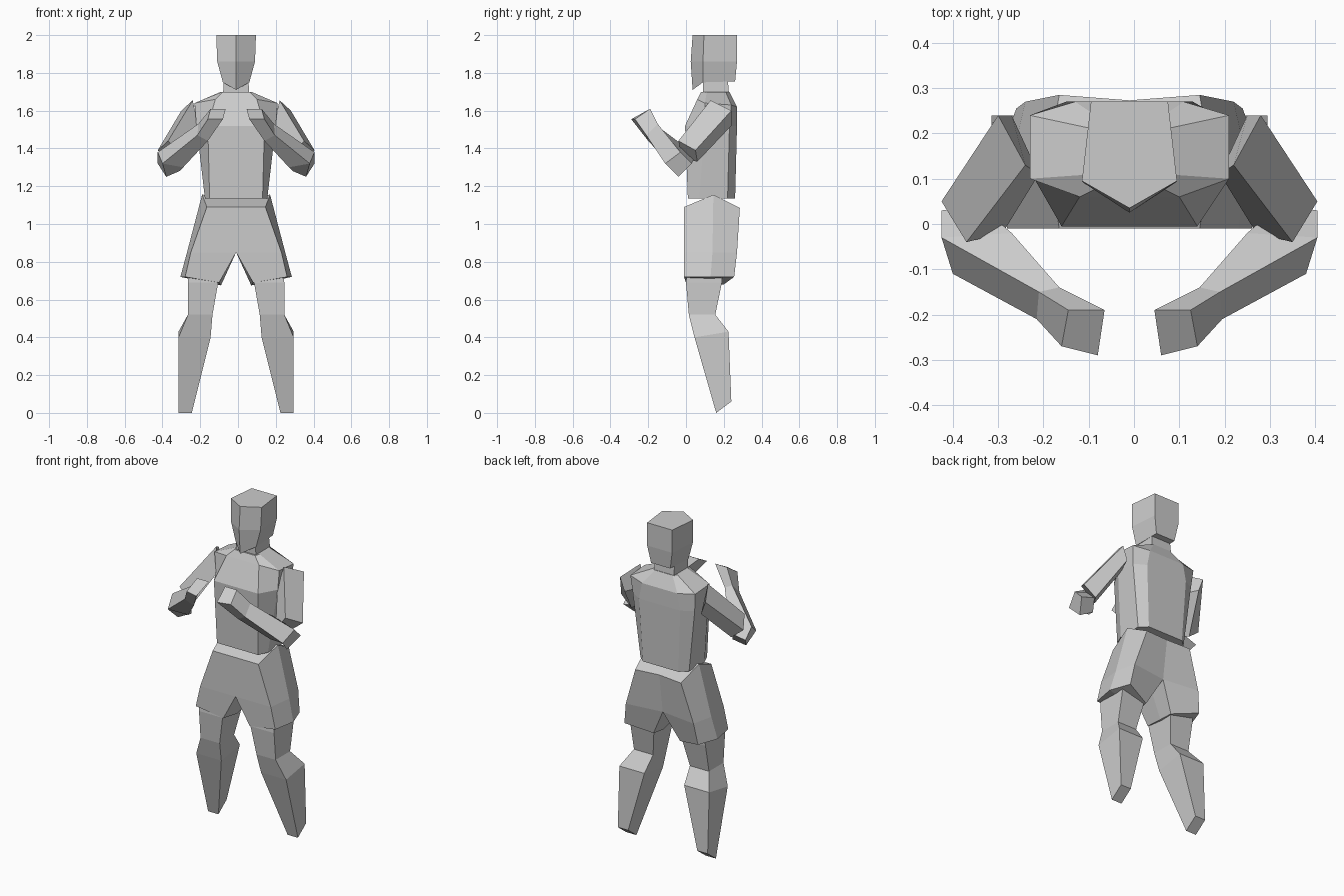
import bpy
import bmesh
from mathutils import Vector

# Remove the default object only
default_cube = bpy.data.objects.get("Cube")
if default_cube:
    bpy.data.objects.remove(default_cube, do_unlink=True)

# Dimensions below are in hundredths of a unit, measured from the body axis
UNIT = 0.01
AXIS = Vector((-1, 0, 0))

# One plain clay colour for the whole figure
clay = bpy.data.materials.new("light_grey_clay")
clay.use_nodes = True
clay.diffuse_color = (0.6, 0.6, 0.6, 1)
clay.node_tree.nodes["Principled BSDF"].inputs["Base Color"].default_value = clay.diffuse_color


def add_cap(bm, ring):
    """Close a ring with a strip of faces running from its start to its far side."""
    count = len(ring)
    odd = count % 2
    for i in range((count - 1) // 2):
        order = (i, i + 1, count - 2 - i + odd, count - 1 - i + odd)
        corners = list(dict.fromkeys(ring[k % count] for k in order))
        bm.faces.new(corners)


def loft(name, rings, side=1):
    """Skin a closed faceted solid over matching rings; side -1 mirrors it."""
    bm = bmesh.new()
    loops = []
    for ring in rings:
        loop = []
        for x, y, z in ring:
            loop.append(bm.verts.new((Vector((x * side, y, z)) + AXIS) * UNIT))
        loops.append(loop)
    for lower, upper in zip(loops, loops[1:]):
        for i in range(len(lower)):
            j = (i + 1) % len(lower)
            bm.faces.new((lower[i], lower[j], upper[j], upper[i]))
    add_cap(bm, loops[0])
    add_cap(bm, loops[-1])
    bmesh.ops.recalc_face_normals(bm, faces=bm.faces)
    mesh = bpy.data.meshes.new(name)
    bm.to_mesh(mesh)
    bm.free()
    mesh.materials.append(clay)
    obj = bpy.data.objects.new(name, mesh)
    bpy.context.collection.objects.link(obj)
    return obj


def both_halves(*half):
    """Complete a half ring, listed front to back, with its mirror image."""
    mirrored = [(-x, y, z) for x, y, z in reversed(half) if x > 0]
    return list(half) + mirrored


def level(z, *points):
    """Half ring at one height, completed by mirroring."""
    return both_halves(*[(x, y, z) for x, y in points])


def box_ring(inner, outer, front, back, z, back_z=None):
    """Rectangular section of a limb, optionally tilted towards the back."""
    rear = z if back_z is None else back_z
    return [(outer, front, z), (outer, back, rear), (inner, back, rear), (inner, front, z)]


# Head: five-sided, with a ridge down the middle of the face
loft("head", [
    both_halves((0, 3.5, 171), (7, 9, 175), (6.5, 26, 175.5)),
    level(186, (0, 2.5), (10, 9), (8.5, 27)),
    level(200, (0, 3.5), (10.5, 9.5), (8.5, 27)),
])

# Neck
loft("neck", [
    box_ring(-7, 7, 9, 23, 166),
    box_ring(-6.5, 6.5, 9, 22, 178),
])

# Torso: waist, chest, shoulders and collar
loft("torso", [
    level(113.5, (14, 1), (16.5, 7), (16.5, 22), (12, 26)),
    level(152, (15, -0.5), (21, 10), (21, 23), (14, 27)),
    both_halves((11, 6, 166), (22, 10, 164), (22, 24, 163), (12, 27, 162)),
    level(170, (7, 8), (8, 11), (8, 21), (6, 23)),
])

# Limbs, built for the left side and mirrored for the right
for label, side in (("left", 1), ("right", -1)):
    # Shorts leg: six-sided, ridged along the hip
    loft(label + "_shorts_leg", [
        [(15.5, -1, 109), (18, 14.5, 115.5), (15.5, 28.5, 108.5),
         (-4, 27, 109), (-4, 14, 115), (-4, -1, 109)],
        [(24, -1, 85), (26, 14, 85), (23, 27, 85),
         (0, 24, 85), (0, 13, 85), (0, -1, 85)],
        [(27, -1, 72), (29.5, 13, 72), (25, 25.5, 72),
         (9, 20, 68), (8, 12, 67.5), (9, 0, 69)],
    ], side)

    # Leg: thigh, knee, calf and pointed ankle
    loft(label + "_leg", [
        box_ring(8, 25, 1, 20, 82),
        box_ring(9.5, 25.5, 0, 19, 69),
        box_ring(12.5, 25.5, 1.5, 15.5, 52),
        box_ring(13.5, 30.5, 4.5, 22.5, 40, 43),
        box_ring(23.5, 30.5, 16, 24, 0, 6),
    ], side)

    # Upper arm, sloping out and forward from the shoulder
    loft(label + "_upper_arm", [
        [(23, 13, 165.5), (29, 24, 160), (26, 24, 152), (20, 11, 152)],
        [(36, -4, 144), (41.5, 5, 139), (34, 6, 133), (28, -2, 135)],
    ], side)

    # Forearm: elbow, bulge and wrist
    wrist = [(20, -15, 153), (15.5, -14, 151), (15, -20, 144), (20.5, -21, 147)]
    loft(label + "_forearm", [
        [(41.5, 3, 132), (33, 4, 134), (30, -1, 128), (37, -4, 125)],
        [(41.5, -3, 138), (26, -2, 142), (28, -7, 130), (39, -11, 132)],
        wrist,
    ], side)

    # Raised hand
    loft(label + "_hand", [
        wrist,
        [(13.5, -19, 161), (5.5, -19, 161), (7, -29, 155.5), (15, -27, 155.5)],
    ], side)
